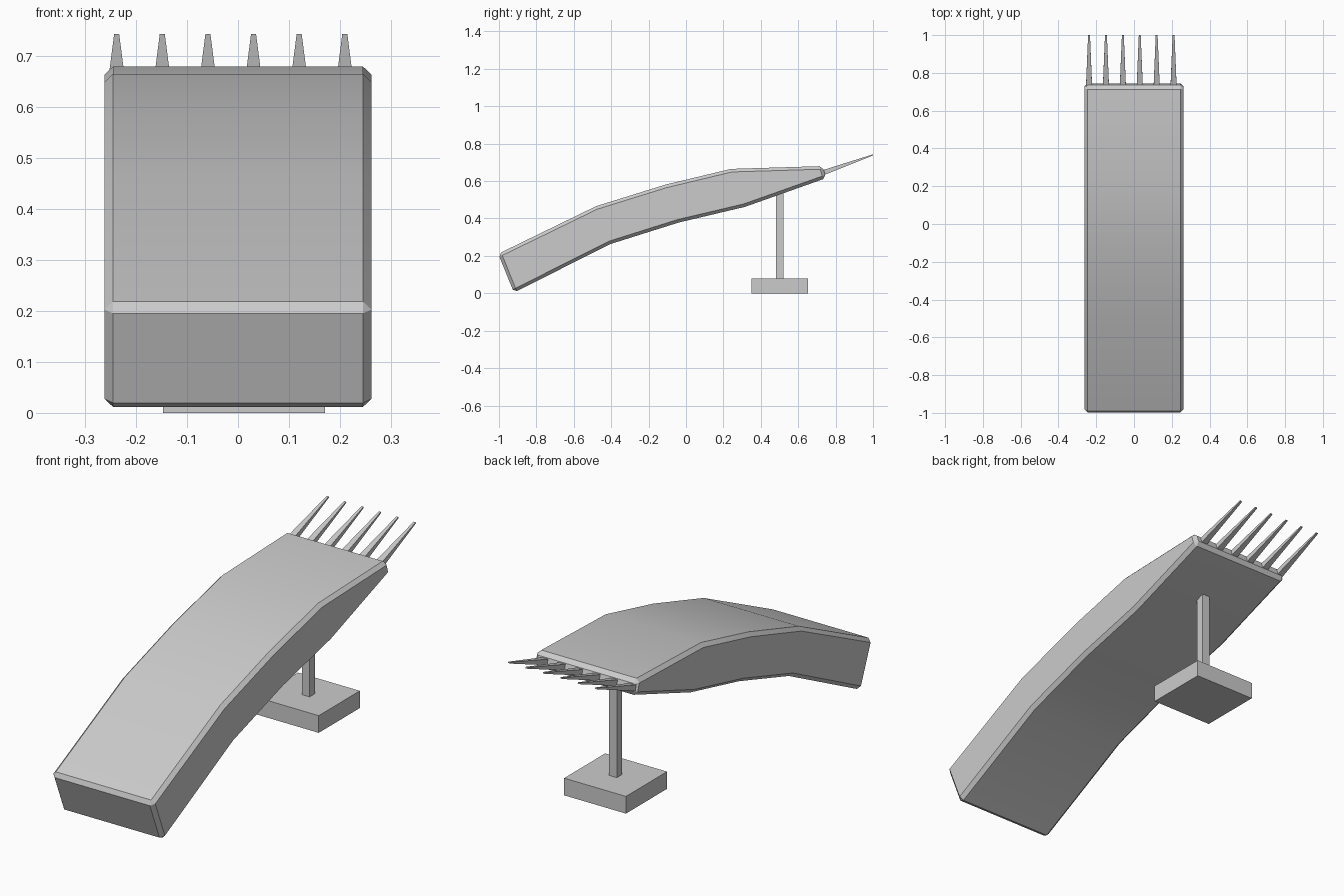
import bpy, bmesh
from mathutils import Vector

if "Cube" in bpy.data.objects:
    bpy.data.objects.remove(bpy.data.objects["Cube"])


def make_object(name, bm):
    bmesh.ops.recalc_face_normals(bm, faces=bm.faces)
    mesh = bpy.data.meshes.new(name)
    bm.to_mesh(mesh)
    bm.free()
    obj = bpy.data.objects.new(name, mesh)
    bpy.context.collection.objects.link(obj)
    return obj


def box(name, center, size):
    bm = bmesh.new()
    bmesh.ops.create_cube(bm, size=1)
    for v in bm.verts:
        v.co = Vector(a * s + c for a, s, c in zip(v.co, size, center))
    return make_object(name, bm)


# Curved body: matching top and bottom side-view points (y, z)
top = [(-1.004, 0.211), (-0.48, 0.466), (-0.11, 0.581), (0.24, 0.665), (0.73, 0.68)]
bottom = [(-0.92, 0.004), (-0.405, 0.263), (-0.04, 0.378), (0.315, 0.462), (0.75, 0.616)]
half = 0.262
bm = bmesh.new()
rings = []
for (ty, tz), (by, bz) in zip(top, bottom):
    rings.append([bm.verts.new(p) for p in
                  ((-half, ty, tz), (half, ty, tz), (half, by, bz), (-half, by, bz))])
for a, b in zip(rings, rings[1:]):
    for i in range(4):
        j = (i + 1) % 4
        bm.faces.new((a[i], a[j], b[j], b[i]))
bm.faces.new(rings[0])
bm.faces.new(rings[-1])
body = make_object("curved_body", bm)
bevel = body.modifiers.new("edge_chamfer", "BEVEL")
bevel.width = 0.017
bevel.segments = 1
bevel.limit_method = "ANGLE"
bevel.angle_limit = 0.7
bpy.context.view_layer.objects.active = body
body.select_set(True)
bpy.ops.object.modifier_apply(modifier=bevel.name)
bpy.ops.object.shade_smooth_by_angle(angle=0.52)

# Row of tapered four-sided tines
start, end = Vector((0, 0.72, 0.64)), Vector((0, 1.0, 0.74))
up = Vector((1, 0, 0)).cross((end - start).normalized())
for n in range(6):
    x = -0.238 + 0.0895 * n
    bm = bmesh.new()
    ends = []
    for c, w, h in ((start, 0.0165, 0.014), (end, 0.005, 0.003)):
        ends.append([bm.verts.new(c + Vector((x + sx * w, 0, 0)) + up * sz * h)
                     for sx, sz in ((-1, -1), (1, -1), (1, 1), (-1, 1))])
    a, b = ends
    for i in range(4):
        j = (i + 1) % 4
        bm.faces.new((a[i], a[j], b[j], b[i]))
    bm.faces.new(a)
    bm.faces.new(b)
    make_object(f"tine_{n + 1}", bm)

# Support post and foot
box("support_post", (0.012, 0.5, 0.315), (0.04, 0.04, 0.49))
box("support_foot", (0.012, 0.5, 0.04), (0.318, 0.302, 0.08))
